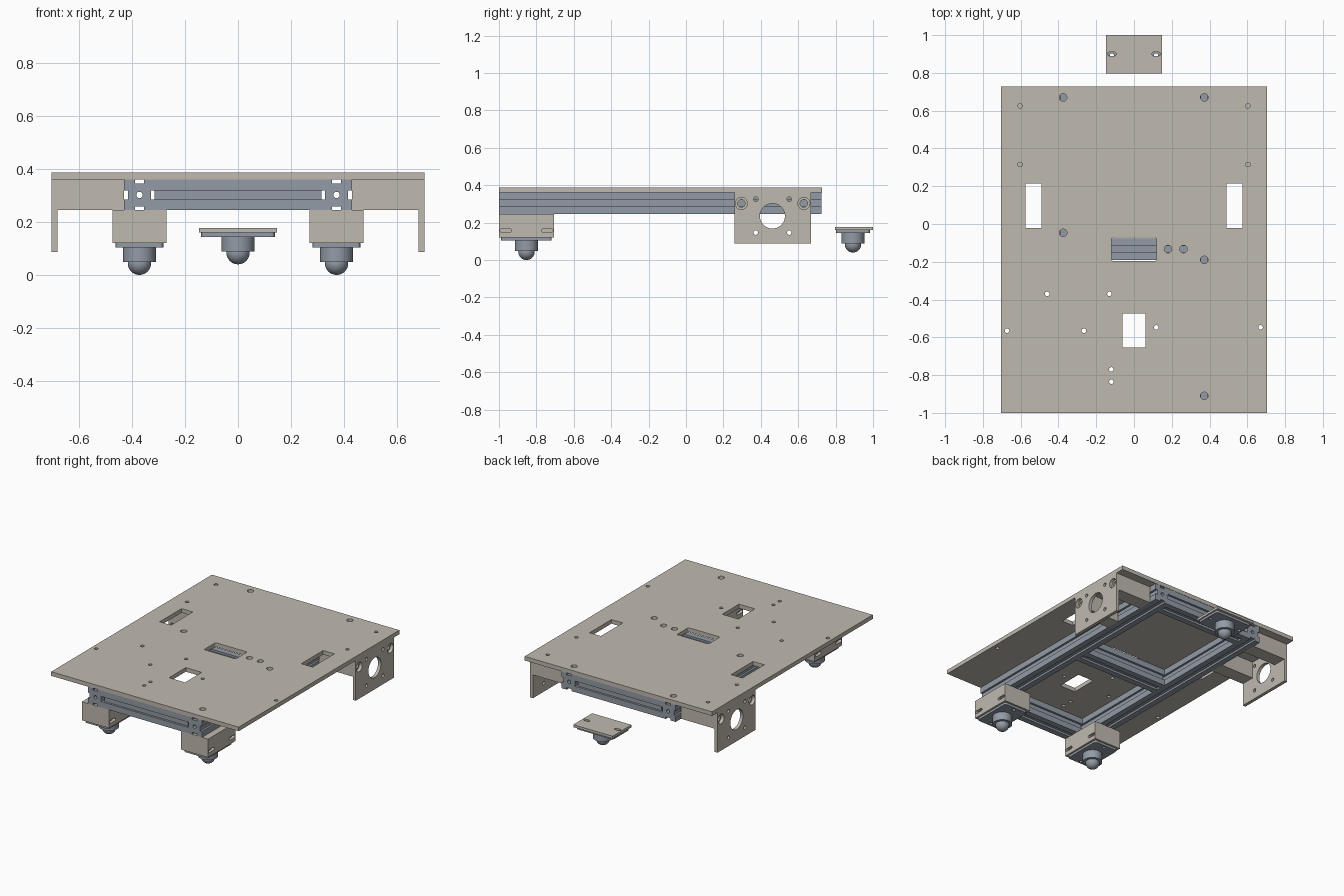
import bpy, math
from mathutils import Matrix

if "Cube" in bpy.data.objects:
    bpy.data.objects.remove(bpy.data.objects["Cube"])


def material(name, rgb):
    m = bpy.data.materials.new(name)
    m.diffuse_color = (*rgb, 1)
    m.use_nodes = True
    m.node_tree.nodes["Principled BSDF"].inputs["Base Color"].default_value = m.diffuse_color
    return m


BEIGE = material("warm grey panel", (0.53, 0.49, 0.43))
STEEL = material("blue grey metal", (0.29, 0.33, 0.38))


# 2D outline helpers
def rect(u0, u1, v0, v1):
    return [(u0, v0), (u1, v0), (u1, v1), (u0, v1)]


def slot(cu, cv, length, width, n=10):
    """Horizontal slot with round ends; a circle when length equals width."""
    r, h = width / 2, (length - width) / 2
    pts = []
    for side, start in ((1, -90), (-1, 90)):
        for i in range(n + 1):
            if h == 0 and i == n:
                continue
            a = math.radians(start + 180 * i / n)
            pts.append((cu + side * h + r * math.cos(a), cv + r * math.sin(a)))
    return pts


def circle(cu, cv, r, n=12):
    return slot(cu, cv, 2 * r, 2 * r, n)


def rounded(u0, u1, v0, v1, r):
    pts = []
    for cu, cv, s in ((u1 - r, v1 - r, 0), (u0 + r, v1 - r, 90),
                      (u0 + r, v0 + r, 180), (u1 - r, v0 + r, 270)):
        for i in range(5):
            a = math.radians(s + i * 22.5)
            pts.append((cu + r * math.cos(a), cv + r * math.sin(a)))
    return pts


AXES = {"z": Matrix(((1, 0, 0), (0, 1, 0), (0, 0, 1))),
        "x": Matrix(((0, 0, 1), (1, 0, 0), (0, 1, 0))),
        "y": Matrix(((1, 0, 0), (0, 0, -1), (0, 1, 0)))}


def slab(name, axis, lo, hi, outlines, mat):
    """Extrude a filled outline (later outlines are holes) from lo to hi along an axis."""
    cu = bpy.data.curves.new(name, "CURVE")
    cu.dimensions = "2D"
    cu.fill_mode = "BOTH"
    cu.extrude = abs(hi - lo) / 2
    for pts in outlines:
        sp = cu.splines.new("POLY")
        sp.points.add(len(pts) - 1)
        for p, (u, v) in zip(sp.points, pts):
            p.co = (u, v, 0, 1)
        sp.use_cyclic_u = True
    tmp = bpy.data.objects.new(name + " outline", cu)
    bpy.context.collection.objects.link(tmp)
    dg = bpy.context.evaluated_depsgraph_get()
    me = bpy.data.meshes.new_from_object(tmp.evaluated_get(dg))
    bpy.data.objects.remove(tmp)
    m = AXES[axis].to_4x4()
    m.translation["xyz".index(axis)] = (lo + hi) / 2
    me.transform(m)
    me.materials.clear()
    me.materials.append(mat)
    for p in me.polygons:
        p.use_smooth = False
        p.material_index = 0
    ob = bpy.data.objects.new(name, me)
    bpy.context.collection.objects.link(ob)
    return ob


def smooth(name, mat):
    ob = bpy.context.object
    ob.name = name
    ob.data.materials.append(mat)
    bpy.ops.object.shade_smooth_by_angle(angle=math.radians(35))


# deck plate with windows, frame bolt holes and small mounting holes
holes = [rect(-0.575, -0.49, -0.02, 0.215), rect(0.49, 0.575, -0.02, 0.215),
         rect(-0.06, 0.06, -0.655, -0.475),
         rounded(-0.119, 0.119, -0.195, -0.072, 0.008)]
for x, y in ((-0.375, 0.67), (0.372, 0.67), (-0.375, -0.047), (0.372, -0.19),
             (0.372, -0.91), (0.18, -0.133), (0.262, -0.133)):
    holes.append(circle(x, y, 0.02))
for x, y in ((-0.603, 0.625), (0.603, 0.625), (-0.603, 0.315), (0.603, 0.315),
             (-0.46, -0.37), (-0.13, -0.37), (-0.672, -0.565), (-0.265, -0.565),
             (0.67, -0.547), (0.118, -0.547), (-0.12, -0.77), (-0.12, -0.835)):
    holes.append(circle(x, y, 0.012))
slab("deck_plate", "z", 0.36, 0.388, [rect(-0.705, 0.705, -1, 0.727)] + holes, BEIGE)


# grooved frame rails
H, W, D = 0.0575, 0.0175, 0.014


def rail_profile(cu, cv):
    side = [(-H, -H), (-W, -H), (-W, -H + D), (W, -H + D), (W, -H)]
    pts = []
    for k in range(4):
        c, s = round(math.cos(k * math.pi / 2)), round(math.sin(k * math.pi / 2))
        pts += [(cu + u * c - v * s, cv + u * s + v * c) for u, v in side]
    return [pts, circle(cu, cv, 0.012)]


for s, label in ((-1, "left"), (1, "right")):
    slab(label + "_rail", "y", -1, 0.725, rail_profile(s * 0.3725, 0.3025), STEEL)
for y, label in ((-0.9425, "front"), (-0.133, "middle"), (0.6675, "back")):
    slab(label + "_crossbar", "x", -0.315, 0.315, rail_profile(y, 0.3025), STEEL)


# ball caster: flange, round housing, ball
def caster(name, x, y, z, fx, fy):
    along = [(sx * (fx - 0.022), 0) for sx in (-1, 1)] if fx > fy else \
            [(0, sy * (fy - 0.022)) for sy in (-1, 1)]
    slab(name + "_flange", "z", z + 0.104, z + 0.12,
         [rounded(x - fx, x + fx, y - fy, y + fy, 0.015)] +
         [circle(x + a, y + b, 0.011) for a, b in along], STEEL)
    bpy.ops.mesh.primitive_cylinder_add(vertices=40, radius=0.062, depth=0.057,
                                        location=(x, y, z + 0.0765))
    smooth(name + "_housing", STEEL)
    bpy.ops.mesh.primitive_uv_sphere_add(segments=32, ring_count=16, radius=0.044,
                                         location=(x, y, z + 0.044))
    smooth(name + "_ball", STEEL)


for s, label in ((-1, "left"), (1, "right")):
    # front caster block: solid core with slotted cheeks
    body = rect(-1, -0.705, 0.12, 0.245)
    slots = [slot(-0.963, 0.158, 0.062, 0.02), slot(-0.742, 0.158, 0.062, 0.02)]
    cx = s * 0.3725
    slab(label + "_caster_block", "x", cx - 0.0825, cx + 0.0825, [body], BEIGE)
    for t in (-1, 1):
        slab(label + "_caster_block_cheek", "x", cx + t * 0.0825, cx + t * 0.1025,
             [body] + slots, BEIGE)
    caster(label + "_caster", cx, -0.853, 0, 0.09, 0.135)

    # motor side panel
    panel = [rect(0.258, 0.668, 0.087, 0.36), circle(0.462, 0.235, 0.067, 24),
             circle(0.296, 0.3025, 0.032, 16), circle(0.63, 0.3025, 0.032, 16)]
    panel += [circle(y, z, 0.012) for y in (0.373, 0.552) for z in (0.146, 0.325)]
    slab(label + "_motor_panel", "x", s * 0.683, s * 0.705, panel, BEIGE)

    # spacers joining the panel to the frame rail
    for y0, y1, hy in ((0.258, 0.355, 0.296), (0.571, 0.668, 0.63)):
        slab(label + "_spacer", "x", s * 0.43, s * 0.683,
             [rect(y0, y1, 0.245, 0.36), circle(hy, 0.3025, 0.02)], BEIGE)

# loose rear caster with its mounting plate
slab("rear_caster_plate", "z", 0.16, 0.177,
     [rect(-0.148, 0.148, 0.797, 1.0)] +
     [slot(s * 0.117, 0.9, 0.045, 0.02) for s in (-1, 1)], BEIGE)
caster("rear_caster", 0, 0.893, 0.04, 0.139, 0.09)
